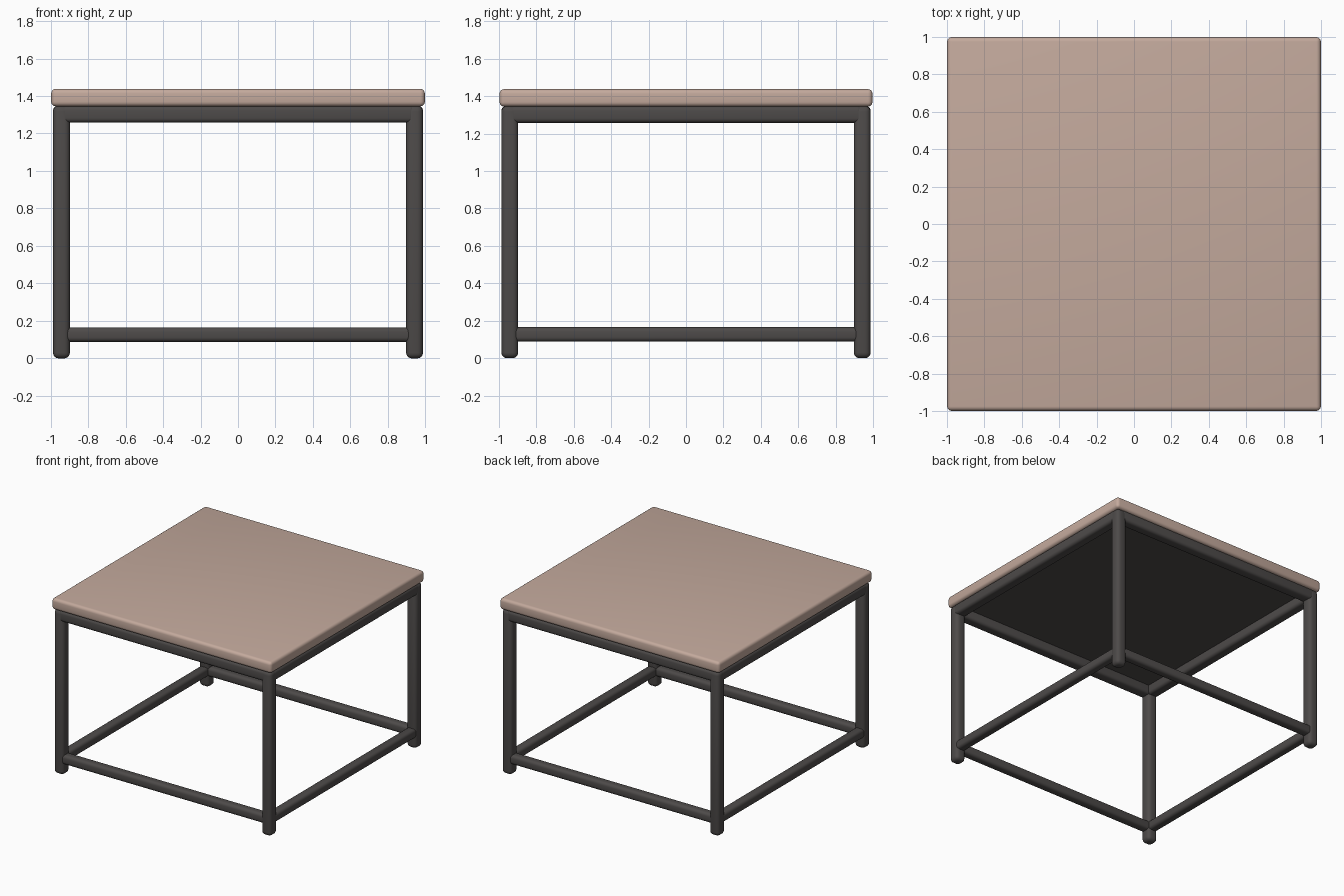
import bpy, math

if "Cube" in bpy.data.objects:
    bpy.data.objects.remove(bpy.data.objects["Cube"])


def material(name, colour):
    m = bpy.data.materials.new(name)
    m.diffuse_color = (*colour, 1)
    m.use_nodes = True
    m.node_tree.nodes["Principled BSDF"].inputs["Base Color"].default_value = m.diffuse_color
    return m


WOOD = material("pale_wood", (0.55, 0.40, 0.335))
METAL = material("dark_metal", (0.075, 0.069, 0.067))


def block(name, lo, hi, mat, radius=0.0, segments=4):
    """Rounded box between two corners."""
    bpy.ops.mesh.primitive_cube_add(size=1, location=[(a + b) / 2 for a, b in zip(lo, hi)])
    ob = bpy.context.object
    ob.name = name
    ob.scale = [b - a for a, b in zip(lo, hi)]
    bpy.ops.object.transform_apply(location=False, rotation=False, scale=True)
    ob.data.materials.append(mat)
    if radius:
        bev = ob.modifiers.new("round", 'BEVEL')
        bev.width = radius
        bev.segments = segments
        bev.limit_method = 'NONE'
        bpy.ops.object.modifier_apply(modifier="round")
        bpy.ops.object.shade_smooth_by_angle(angle=math.radians(40))
    return ob


C = 0.942      # centre line of the frame
H = 0.045      # half thickness of a leg

# Table top and the dark panel under it
block("table_top", (-0.997, -0.997, 1.345), (0.997, 0.997, 1.438), WOOD, 0.024)
block("underside_panel", (-0.93, -0.93, 1.333), (0.93, 0.93, 1.35), METAL)

# Four legs with rounded feet
for sx, xn in ((-1, "left"), (1, "right")):
    for sy, yn in ((-1, "front"), (1, "back")):
        x, y = sx * C, sy * C
        block(f"{yn}_{xn}_leg", (x - H, y - H, 0), (x + H, y + H, 1.348), METAL, 0.03)

# Upper and lower rails on all four sides
for level, z0, z1, half in (("upper", 1.258, 1.347, H), ("lower", 0.088, 0.165, 0.038)):
    r = 0.024
    for s, xn, yn in ((-1, "left", "front"), (1, "right", "back")):
        p = s * C
        block(f"{level}_{yn}_rail", (-C, p - half, z0), (C, p + half, z1), METAL, r)
        block(f"{level}_{xn}_rail", (p - half, -C, z0), (p + half, C, z1), METAL, r)
